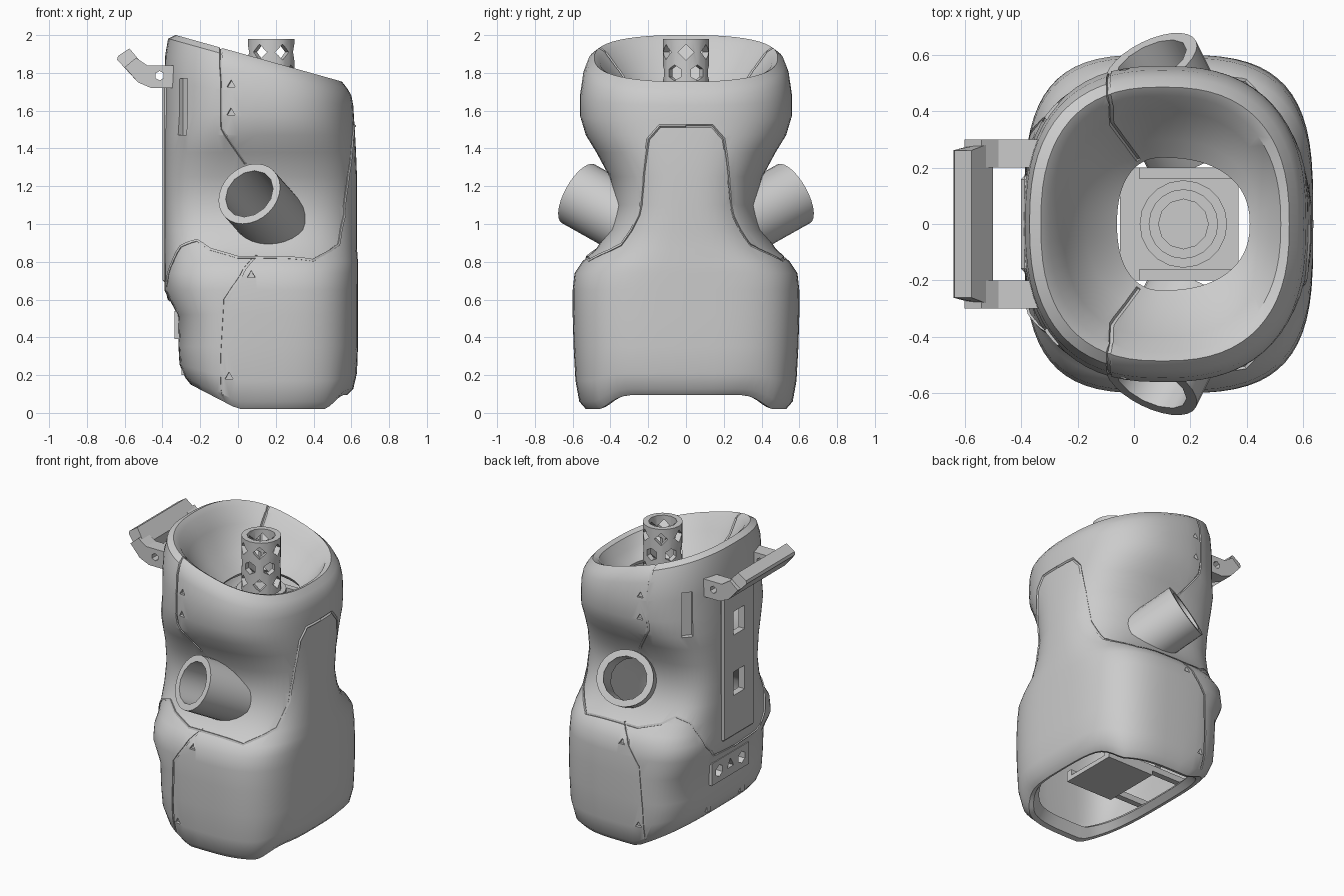
import bpy, bmesh, math
from mathutils import Vector, Matrix
from mathutils.bvhtree import BVHTree

if "Cube" in bpy.data.objects:
    bpy.data.objects.remove(bpy.data.objects["Cube"])

GREY = (0.6, 0.6, 0.6, 1)
mat = bpy.data.materials.new("shell grey")
mat.use_nodes = True
mat.diffuse_color = GREY
mat.node_tree.nodes["Principled BSDF"].inputs["Base Color"].default_value = GREY


def make(name, bm):
    bmesh.ops.recalc_face_normals(bm, faces=bm.faces)
    me = bpy.data.meshes.new(name)
    bm.to_mesh(me)
    bm.free()
    ob = bpy.data.objects.new(name, me)
    bpy.context.collection.objects.link(ob)
    me.materials.append(mat)
    return ob


def activate(ob):
    bpy.ops.object.select_all(action='DESELECT')
    ob.select_set(True)
    bpy.context.view_layer.objects.active = ob


def apply_mod(ob, kind, **props):
    mod = ob.modifiers.new(kind, kind)
    for key, value in props.items():
        setattr(mod, key, value)
    activate(ob)
    bpy.ops.object.modifier_apply(modifier=mod.name)


def cut(ob, *cutters):
    for c in cutters:
        c.hide_render = True
        apply_mod(ob, 'BOOLEAN', object=c, operation='DIFFERENCE', solver='EXACT')
        bpy.data.objects.remove(c)


def smooth(ob, angle=35):
    activate(ob)
    bpy.ops.object.shade_smooth_by_angle(angle=math.radians(angle))


def box(name, lo, hi):
    bm = bmesh.new()
    bmesh.ops.create_cube(bm, size=1)
    lo, hi = Vector(lo), Vector(hi)
    for v in bm.verts:
        v.co = Vector(l + (h - l) * (c + 0.5) for l, h, c in zip(lo, hi, v.co))
    return make(name, bm)


def rod(name, start, end, radius, sides):
    start, end = Vector(start), Vector(end)
    axis = end - start
    m = Matrix.Translation((start + end) / 2) @ axis.to_track_quat('Z', 'Y').to_matrix().to_4x4()
    bm = bmesh.new()
    bmesh.ops.create_cone(bm, cap_ends=True, segments=sides, radius1=radius,
                          radius2=radius, depth=axis.length, matrix=m)
    return make(name, bm)


def extrude_y(name, profile, y0, y1):
    bm = bmesh.new()
    face = bm.faces.new([bm.verts.new((x, y0, z)) for x, z in profile])
    geo = bmesh.ops.extrude_face_region(bm, geom=[face])["geom"]
    bmesh.ops.translate(bm, vec=(0, y1 - y0, 0),
                        verts=[g for g in geo if isinstance(g, bmesh.types.BMVert)])
    return make(name, bm)


# Body shell: rings of (height, back x, front x, half width, squareness, tilt)
RINGS = [
    (.10, -.18, .53, .47, 3.2, 0), (.03, -.22, .56, .50, 3.2, 0),
    (.02, -.25, .58, .53, 3.2, 0), (.06, -.28, .61, .565, 3.3, 0),
    (.17, -.31, .63, .585, 3.4, 0), (.35, -.315, .635, .595, 3.4, 0),
    (.52, -.32, .635, .6, 3.4, 0), (.65, -.39, .635, .6, 3.3, 0),
    (.74, -.39, .635, .59, 3.2, 0), (.80, -.39, .635, .55, 3, 0),
    (.87, -.39, .63, .475, 2.8, 0), (.97, -.39, .63, .41, 2.7, 0),
    (1.1, -.39, .63, .375, 2.6, 0), (1.25, -.39, .63, .405, 2.6, 0),
    (1.38, -.39, .625, .475, 2.6, 0), (1.47, -.39, .62, .53, 2.6, 0),
    (1.57, -.39, .615, .56, 2.5, .04), (1.69, -.39, .61, .56, 2.5, .12),
    (1.79, -.385, .6, .545, 2.5, .22), (1.85, -.37, .58, .52, 2.5, .28),
    (1.88, -.33, .55, .485, 2.5, .28), (1.86, -.3, .52, .455, 2.4, .28),
    (1.78, -.25, .48, .4, 2.4, .26), (1.68, -.17, .44, .3, 2.3, .12),
    (1.62, -.06, .41, .235, 2.3, 0)]
CX, SEG = 0.1, 64


def ring_point(ring, a):
    z, back, front, half, n, tilt = ring
    c, s = math.cos(a), math.sin(a)
    if c < 0 and 0.8 < z < 1.5:
        n += 6 * (0.58 - half)
    c1 = math.copysign(abs(c) ** (2 / n), c)
    x = CX + c1 * (front - CX if c > 0 else CX - back)
    y = half * math.copysign(abs(s) ** (2 / n), s)
    z += tilt * (CX - x)
    # arched front and raised back of the lower opening
    arch = min(1, max(0, (c - 0.6) / 0.35))
    z += max(0, 1 - z / 0.35) * (0.08 * arch * arch * (3 - 2 * arch) + 0.55 * max(0, -x))
    return x, y, z


bm = bmesh.new()
loops = [[bm.verts.new(ring_point(r, math.tau * i / SEG)) for i in range(SEG)] for r in RINGS]
for low, high in zip(loops, loops[1:]):
    for i in range(SEG):
        j = (i + 1) % SEG
        bm.faces.new((low[i], low[j], high[j], high[i]))
bm.normal_update()
surface = BVHTree.FromBMesh(bm)
body = make("body_shell", bm)
apply_mod(body, 'SOLIDIFY', thickness=0.035, offset=-1)


def plug(at, width, height, depth, sides=4):
    """Cutter standing in the surface nearest to a point."""
    loc, normal, _, _ = surface.find_nearest(Vector(at))
    m = Matrix.Translation(loc) @ normal.to_track_quat('Z', 'Y').to_matrix().to_4x4()
    m = m @ Matrix.Diagonal((width, height, 2 * depth, 1))
    bm = bmesh.new()
    if sides == 4:
        bmesh.ops.create_cube(bm, size=1, matrix=m)
    else:
        bmesh.ops.create_cone(bm, cap_ends=True, segments=sides, radius1=0.5,
                              radius2=0.5, depth=1, matrix=m)
    return make("cutter", bm)


def groove(points, side):
    """Thin tube that follows the surface along a path."""
    pts = [Vector((x, y * side, z)) for x, y, z in points]
    path = []
    for a, b in zip(pts, pts[1:]):
        steps = max(2, round((b - a).length / 0.04))
        path += [a.lerp(b, k / steps) for k in range(steps)]
    path = [surface.find_nearest(p)[0] for p in path + pts[-1:]]
    curve = bpy.data.curves.new("groove", 'CURVE')
    curve.dimensions = '3D'
    curve.bevel_depth, curve.bevel_resolution, curve.use_fill_caps = 0.009, 0, True
    spline = curve.splines.new('POLY')
    spline.points.add(len(path) - 1)
    for p, co in zip(spline.points, path):
        p.co = (*co, 1)
    ob = bpy.data.objects.new("groove", curve)
    bpy.context.collection.objects.link(ob)
    activate(ob)
    bpy.ops.object.convert(target='MESH')
    return bpy.context.object


SEAMS = [
    [(.02, .22, 1.64), (-.09, .37, 1.8), (-.09, .47, 1.95), (-.09, .55, 1.75),
     (-.09, .55, 1.5), (.04, .42, 1.33)],
    [(.1, .52, .84), (-.07, .6, .6), (-.09, .6, .3), (-.09, .57, .08)],
    [(.64, 0, 1.52), (.63, .14, 1.52), (.61, .2, 1.45), (.59, .27, 1.05), (.55, .36, .9),
     (.4, .52, .82), (0, .53, .83), (-.15, .48, .88), (-.22, .43, .92), (-.3, .38, .88),
     (-.36, .3, .7), (-.36, .22, .62), (-.36, 0, .6)]]
SCREWS = [(-.04, .56, 1.74), (-.04, .56, 1.59), (.07, .6, .73), (-.05, .6, .19)]

# Arm sockets, seams, screw recesses and handle slots on both sides
for side, word in ((1, "back"), (-1, "front")):
    mouth = Vector((.06, .57 * side, 1.16))
    axis = Vector((-.4, .8 * side, .45)).normalized()
    root = mouth - axis * 0.36
    cut(body, rod("cutter", root, mouth + axis * 0.2, 0.14, 20))
    socket = rod(word + "_arm_socket", root, mouth, 0.178, 28)
    cut(socket, rod("cutter", root - axis, mouth + axis, 0.137, 14))
    smooth(socket)
    for seam in SEAMS:
        cut(body, groove(seam, side))
    for x, y, z in SCREWS:
        cut(body, plug((x, y * side, z), .05, .05, .02, 3))
    cut(body, plug((-.29, .4 * side, 1.62), .07, .3, .025))

# Back panel with two windows, and the vent plate below it
panel = box("back_panel", (-.4, -.17, .69), (-.36, .17, 1.76))
apply_mod(panel, 'BEVEL', width=0.012, segments=1)
for z in (1.05, 1.46):
    for ob in (body, panel):
        cut(ob, box("cutter", (-.5, -.06, z - .08), (-.3, .06, z + .08)))
vent = box("vent_plate", (-.335, -.2, .39), (-.3, .2, .54))
for y in (-.12, 0, .12):
    for ob in (body, vent):
        cut(ob, rod("cutter", (-.45, y, .465), (-.2, y, .465), .04, 6 if y else 3))
smooth(body)

# Carrying handle
ARM = [(-.31, 1.72), (-.46, 1.72), (-.53, 1.75), (-.6, 1.83), (-.54, 1.88), (-.48, 1.84), (-.31, 1.84)]
GRIP = [(-.53, 1.75), (-.64, 1.87), (-.635, 1.89), (-.575, 1.93), (-.5, 1.84)]
for side, word in ((1, "back"), (-1, "front")):
    arm = extrude_y(word + "_handle_arm", ARM, .2 * side, .3 * side)
    cut(arm, rod("cutter", (-.415, -.5, 1.785), (-.415, .5, 1.785), .025, 6))
grip = extrude_y("handle_grip", GRIP, -.29, .29)
for v in grip.data.vertices:
    if v.co.x < -.55:
        v.co.y *= 0.9

# Neck post with rows of openings, standing on a collar and platform
NX = 0.175
post = rod("neck_post", (NX, 0, 1.56), (NX, 0, 1.98), .123, 20)
cut(post, rod("cutter", (NX, 0, 1.6), (NX, 0, 2.2), .088, 12))
for row, z in enumerate((1.69, 1.8, 1.91)):
    for k in range(3):
        a = math.tau * (k + row / 2) / 6
        d = Vector((math.cos(a), math.sin(a), 0)) * 0.3
        mid = Vector((NX, 0, z))
        cut(post, rod("cutter", mid - d, mid + d, .042, 6 if row == 1 else 4))
smooth(post)
collar = rod("neck_collar", (NX, 0, 1.54), (NX, 0, 1.62), .155, 20)
smooth(collar)
box("neck_platform", (-.05, -.2, 1.5), (.37, .2, 1.55))
box("hip_plate", (.02, -.2, .17), (.37, .2, .2))
for y in (-.18, .18):
    box("neck_rail", (.02, y - .02, 1.55), (.36, y + .02, 1.58))
    box("hip_rail", (-.3, y - .02, .2), (.37, y + .02, .24))
